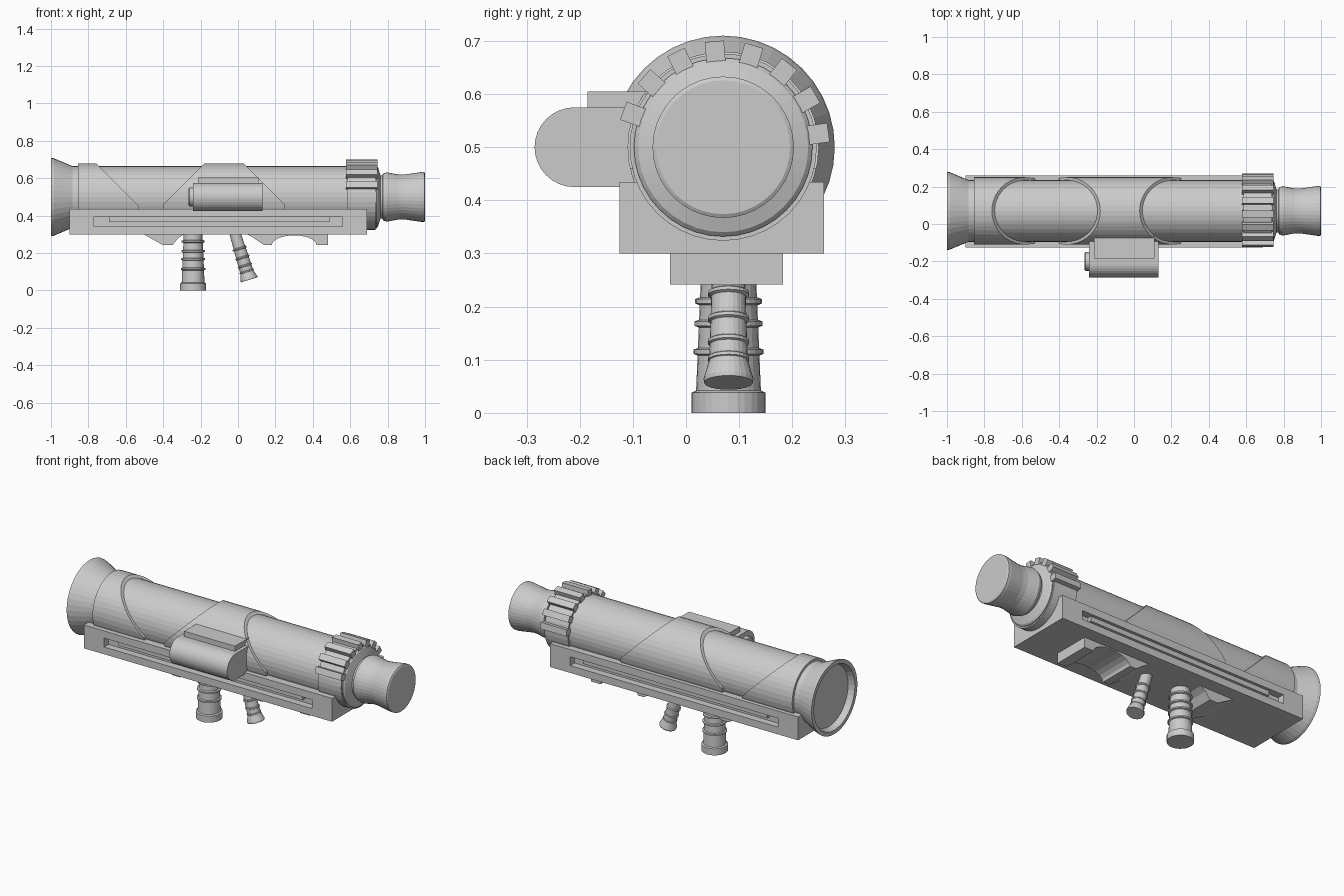
import bpy, bmesh
from math import cos, sin, pi, radians
from mathutils import Matrix, Vector

if "Cube" in bpy.data.objects:
    bpy.data.objects.remove(bpy.data.objects["Cube"])

grey = bpy.data.materials.new("light_grey")
grey.use_nodes = True
grey.diffuse_color = (0.6, 0.6, 0.6, 1)
grey.node_tree.nodes["Principled BSDF"].inputs["Base Color"].default_value = (0.6, 0.6, 0.6, 1)

AXIS_Y, AXIS_Z = 0.07, 0.5   # centre line of the tube
SIDES = 40


def finish(name, bm):
    bmesh.ops.recalc_face_normals(bm, faces=bm.faces)
    mesh = bpy.data.meshes.new(name)
    bm.to_mesh(mesh)
    bm.free()
    mesh.materials.append(grey)
    obj = bpy.data.objects.new(name, mesh)
    bpy.context.collection.objects.link(obj)
    return obj


def lathe(name, profile, start=None, direction=(1, 0, 0), sides=SIDES):
    """Revolve (distance, radius) pairs round a direction and cap both ends."""
    start = Vector(start or (0, AXIS_Y, AXIS_Z))
    turn = Vector(direction).to_track_quat('Z', 'Y')
    bm = bmesh.new()
    rings = []
    for d, r in profile:
        rings.append([bm.verts.new(start + turn @ Vector(
            (r * cos(2 * pi * i / sides), r * sin(2 * pi * i / sides), d))) for i in range(sides)])
    for a, b in zip(rings, rings[1:]):
        for i in range(sides):
            j = (i + 1) % sides
            bm.faces.new((a[i], a[j], b[j], b[i]))
    bm.faces.new(rings[0])
    bm.faces.new(rings[-1])
    return finish(name, bm)


def prism(name, outline, low, high, axis='Y'):
    """Extrude an outline along Y (outline is x, z) or along X (outline is y, z)."""
    bm = bmesh.new()
    place = (lambda p, t: (p[0], t, p[1])) if axis == 'Y' else (lambda p, t: (t, p[0], p[1]))
    face = bm.faces.new([bm.verts.new(place(p, low)) for p in outline])
    out = bmesh.ops.extrude_face_region(bm, geom=[face])
    shift = (0, high - low, 0) if axis == 'Y' else (high - low, 0, 0)
    bmesh.ops.translate(bm, vec=shift, verts=[v for v in out["geom"] if isinstance(v, bmesh.types.BMVert)])
    return finish(name, bm)


def box(name, x, y, z):
    return prism(name, [(x[0], z[0]), (x[1], z[0]), (x[1], z[1]), (x[0], z[1])], *y)


def slice_off(obj, point, normal):
    """Remove what lies on the normal's side of a plane and close the cut."""
    bm = bmesh.new()
    bm.from_mesh(obj.data)
    cut = bmesh.ops.bisect_plane(bm, geom=bm.verts[:] + bm.edges[:] + bm.faces[:],
                                 plane_co=point, plane_no=normal, clear_outer=True)
    edges = [e for e in cut["geom_cut"] if isinstance(e, bmesh.types.BMEdge)]
    bmesh.ops.contextual_create(bm, geom=edges)
    bmesh.ops.recalc_face_normals(bm, faces=bm.faces)
    bm.to_mesh(obj.data)
    bm.free()


# Main tube, flared rear and front nozzle
lathe("main_tube", [(-0.9, 0.165), (0.7, 0.165)])
lathe("rear_bell", [(-0.87, 0.155), (-0.885, 0.165), (-0.985, 0.207), (-1, 0.21),
                    (-1, 0.187), (-0.965, 0.175)])
lathe("front_collar", [(0.69, 0.168), (0.74, 0.168), (0.748, 0.16), (0.762, 0.115), (0.79, 0.115)])
lathe("front_nozzle", [(0.77, 0.11), (0.775, 0.125), (0.795, 0.132), (0.86, 0.12), (0.89, 0.12),
                       (0.98, 0.133), (0.996, 0.133), (1, 0.126)])

# Raised sleeves with sloping edges
rear_sleeve = lathe("rear_sleeve", [(-0.855, 0.18), (-0.53, 0.18)])
slice_off(rear_sleeve, (-0.76, 0, 0.68), (1, 0, 1))
middle_sleeve = lathe("middle_sleeve", [(-0.4, 0.18), (0.25, 0.18)])
slice_off(middle_sleeve, (-0.18, 0, 0.68), (-1, 0, 1))
slice_off(middle_sleeve, (0.03, 0, 0.68), (1, 0, 1))

# Toothed grip band over the top of the tube
lathe("tooth_band", [(0.585, 0.176), (0.735, 0.176)])
for n in range(8):
    a = radians(8 + 21.7 * n)
    tooth = box(f"band_tooth_{n + 1}", (0.578, 0.745), (-0.018, 0.018), (0.155, 0.2))
    tooth.data.transform(Matrix.Translation((0, AXIS_Y, AXIS_Z)) @ Matrix.Rotation(a - pi / 2, 4, 'X'))

# Cradle under the tube, with a long recess on each side
cradle = box("cradle", (-0.9, 0.69), (-0.125, 0.26), (0.3, 0.435))
for side, y in (("right", (-0.2, -0.085)), ("left", (0.22, 0.3))):
    cutter = box(f"{side}_slot_cutter", (-0.77, 0.56), y, (0.342, 0.393))
    cutter.hide_render = True
    cutter.hide_viewport = True
    cut = cradle.modifiers.new("slot", 'BOOLEAN')
    cut.object = cutter
    cut.solver = 'EXACT'
for side, y in (("right", (-0.108, -0.08)), ("left", (0.215, 0.243))):
    box(f"{side}_slot_rail", (-0.69, 0.49), y, (0.365, 0.395))

# Shaped blocks below the cradle
prism("rear_under_block", [(-0.5, 0.305), (-0.5, 0.298), (-0.4, 0.242), (-0.35, 0.242),
                           (-0.32, 0.28), (-0.28, 0.305)], -0.03, 0.183)
arch = [(0.3 - 0.12 * cos(pi * i / 10), 0.242 + 0.053 * sin(pi * i / 10)) for i in range(11)]
prism("front_under_block", [(0.04, 0.305), (0.07, 0.29), (0.14, 0.242)] + arch
      + [(0.48, 0.242), (0.48, 0.305)], -0.03, 0.183)

# Upright rear grip with ribs
GRIP_Y = 0.08
lathe("rear_grip", [(0, 0.07), (0.038, 0.07), (0.042, 0.061), (0.3, 0.05)],
      (-0.24, GRIP_Y, 0), (0, 0, 1), 28)
for n, z in enumerate((0.115, 0.168, 0.21, 0.262)):
    r = 0.067 - 0.03 * z
    lathe(f"rear_grip_rib_{n + 1}", [(-0.007, r - 0.005), (-0.004, r + 0.002), (0.004, r + 0.002),
                                     (0.007, r - 0.005)], (-0.24, GRIP_Y, z), (0, 0, 1), 28)

# Slanted front grip with ribs and a flared foot
foot, lean = Vector((0.06, GRIP_Y, 0.057)), Vector((-0.075, 0, 0.245)).normalized()
lathe("front_grip", [(0, 0.046), (0.008, 0.047), (0.045, 0.036), (0.26, 0.03)], foot, lean, 24)
for n, d in enumerate((0.047, 0.08, 0.125, 0.175)):
    lathe(f"front_grip_rib_{n + 1}", [(-0.006, 0.034), (-0.003, 0.039), (0.003, 0.039), (0.006, 0.034)],
          foot + lean * d, lean, 24)

# Sight box on the right side, rounded outward
curve = [(-0.21 - 0.075 * sin(pi * i / 16), 0.5 + 0.075 * cos(pi * i / 16)) for i in range(17)]
prism("sight_body", [(-0.06, 0.575)] + curve + [(-0.06, 0.425)], -0.24, 0.13, 'X')
box("sight_top_plate", (-0.215, 0.11), (-0.185, -0.05), (0.57, 0.605))
lathe("sight_knob", [(-0.265, 0.044), (-0.26, 0.05), (-0.235, 0.05)], (0, -0.2, AXIS_Z), sides=24)
